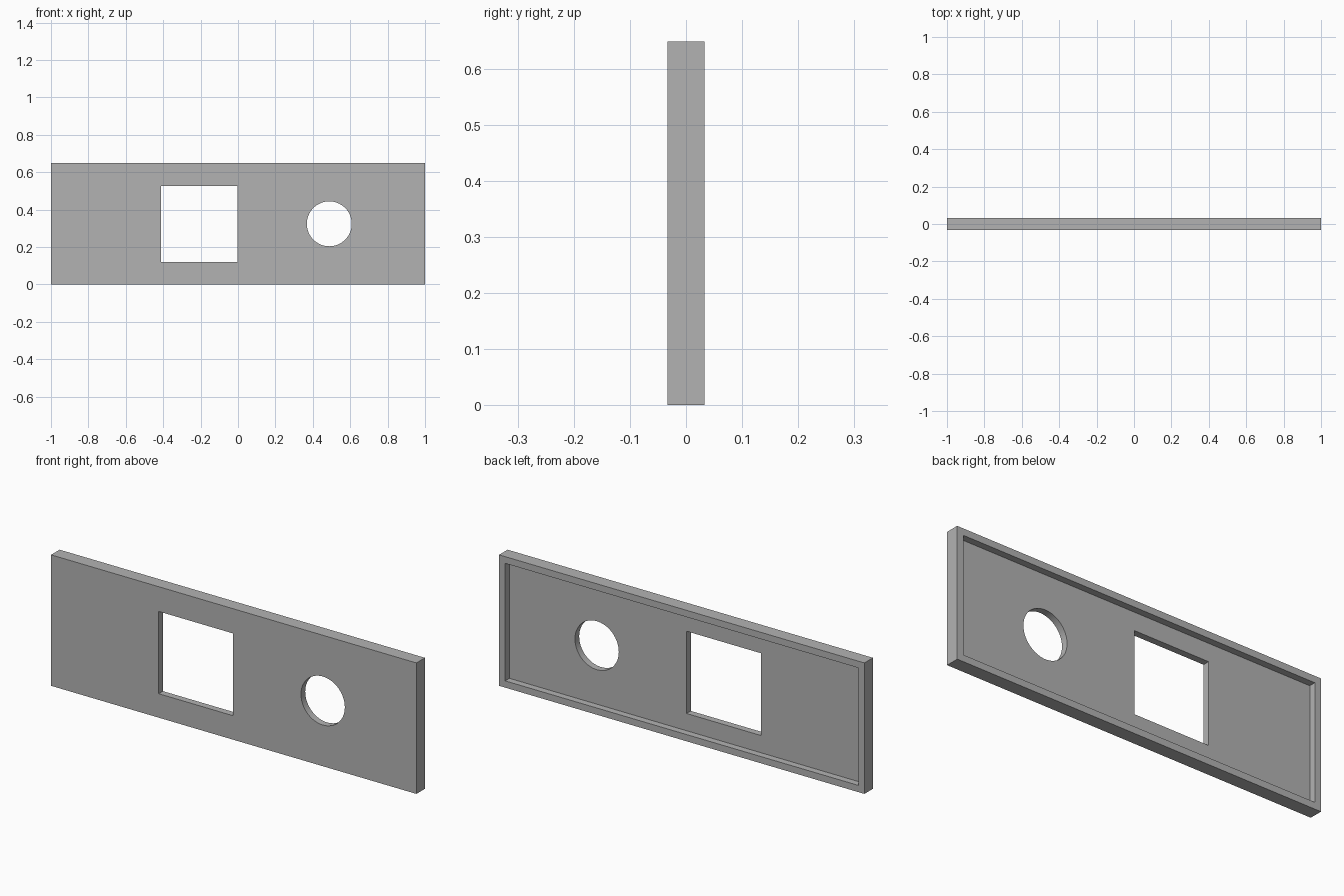
import bpy
from math import radians

cube = bpy.data.objects.get("Cube")
if cube:
    bpy.data.objects.remove(cube, do_unlink=True)

LENGTH, DEPTH, HEIGHT = 2.0, 0.0667, 0.648
WALL = DEPTH / 2          # rim width and front plate thickness
MID = HEIGHT / 2

grey = bpy.data.materials.new("plain_grey")
grey.use_nodes = True
grey.diffuse_color = (0.45, 0.45, 0.45, 1)
grey.node_tree.nodes["Principled BSDF"].inputs["Base Color"].default_value = grey.diffuse_color


def box(name, size, location):
    bpy.ops.mesh.primitive_cube_add(size=1, location=location)
    ob = bpy.context.object
    ob.name = name
    ob.scale = size
    bpy.ops.object.transform_apply(location=False, rotation=False, scale=True)
    ob.data.materials.append(grey)
    return ob


def cut(target, cutter):
    cutter.hide_render = True
    mod = target.modifiers.new("cut", 'BOOLEAN')
    mod.operation = 'DIFFERENCE'
    mod.solver = 'EXACT'
    mod.object = cutter
    bpy.ops.object.select_all(action='DESELECT')
    target.select_set(True)
    bpy.context.view_layer.objects.active = target
    bpy.ops.object.modifier_apply(modifier=mod.name)
    bpy.data.objects.remove(cutter, do_unlink=True)


# Panel with a raised rim around a recessed back
panel = box("front_panel", (LENGTH, DEPTH, HEIGHT), (0, 0, MID))
cut(panel, box("back_recess", (LENGTH - 2 * WALL, DEPTH, HEIGHT - 2 * WALL), (0, WALL, MID)))

# Square window
cut(panel, box("square_window", (0.407, 1, 0.407), (-0.207, 0, 0.322)))

# Round hole
bpy.ops.mesh.primitive_cylinder_add(vertices=64, radius=0.12, depth=1,
                                    location=(0.488, 0, MID), rotation=(radians(90), 0, 0))
hole = bpy.context.object
hole.name = "round_hole"
hole.data.materials.append(grey)
cut(panel, hole)

# Smooth hole wall, crisp edges elsewhere
bpy.ops.object.shade_smooth_by_angle(angle=radians(30))
